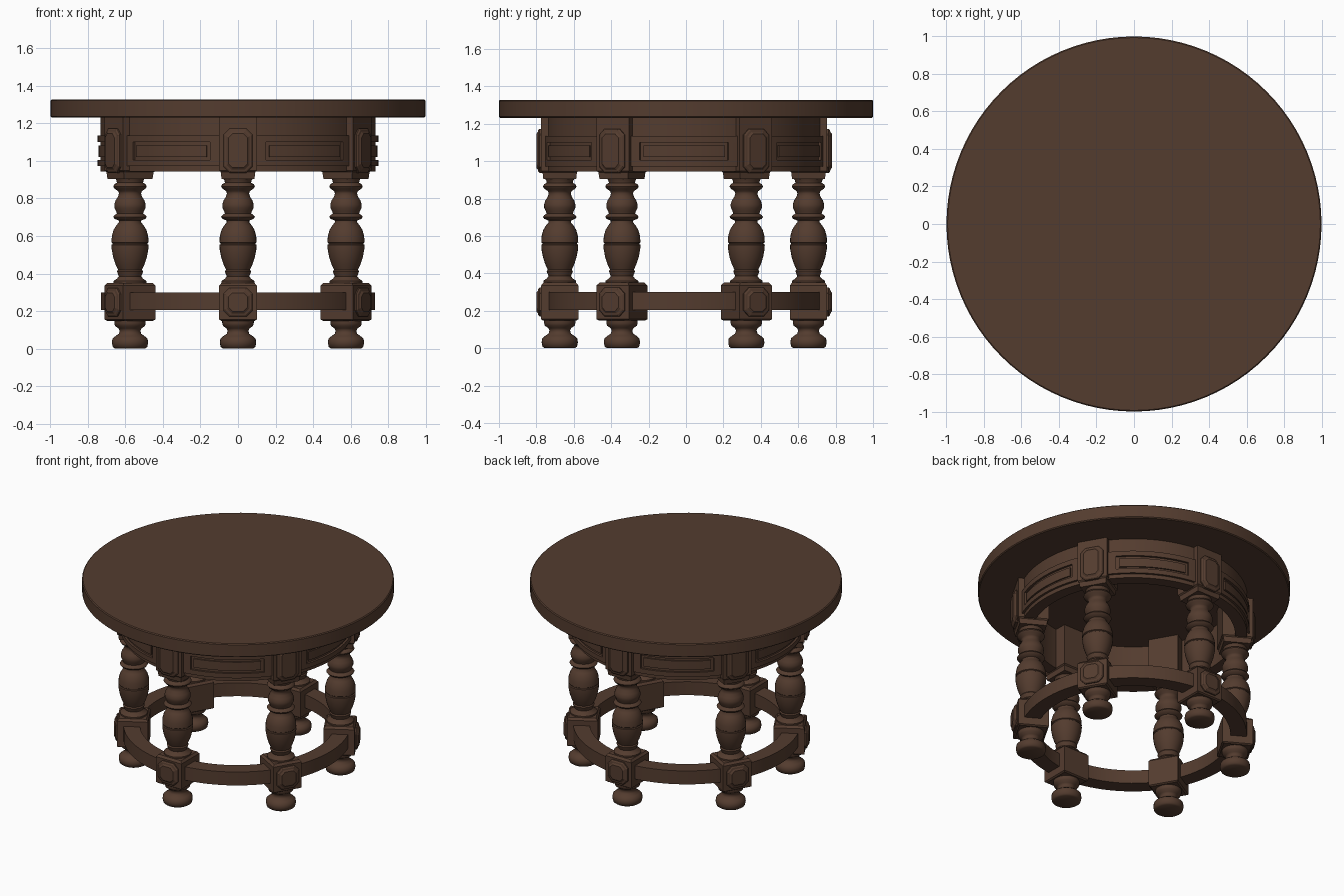
import bpy, bmesh, math
from mathutils import Matrix

if "Cube" in bpy.data.objects:
    bpy.data.objects.remove(bpy.data.objects["Cube"])

CY = -0.01      # the base sits slightly towards the front
LEG_R = 0.665   # distance of legs from the centre

wood = bpy.data.materials.new("dark brown wood")
wood.diffuse_color = (0.088, 0.045, 0.028, 1)
wood.use_nodes = True
wood.node_tree.nodes["Principled BSDF"].inputs["Base Color"].default_value = wood.diffuse_color


def finish(bm, name, angle=None, matrix=None):
    bmesh.ops.recalc_face_normals(bm, faces=bm.faces)
    me = bpy.data.meshes.new(name)
    bm.to_mesh(me)
    bm.free()
    if matrix:
        me.transform(matrix)
    me.materials.append(wood)
    ob = bpy.data.objects.new(name, me)
    bpy.context.collection.objects.link(ob)
    if angle:
        bpy.ops.object.select_all(action='DESELECT')
        ob.select_set(True)
        bpy.context.view_layer.objects.active = ob
        bpy.ops.object.shade_smooth_by_angle(angle=math.radians(angle))
    return ob


def loft(bm, rings, close=False):
    """Skin a list of equal-length point rings, capping the ends."""
    vs = [[bm.verts.new(p) for p in ring] for ring in rings]
    n = len(vs[0])
    for a, b in zip(vs, vs[1:]):
        for i in range(n):
            j = (i + 1) % n
            bm.faces.new((a[i], a[j], b[j], b[i]))
    bm.faces.new(vs[0][::-1])
    bm.faces.new(vs[-1])


def lathe(name, profile, steps, matrix=None, angle=35):
    bm = bmesh.new()
    loft(bm, [[(r * math.cos(2 * math.pi * i / steps), r * math.sin(2 * math.pi * i / steps), z)
               for i in range(steps)] for r, z in profile])
    return finish(bm, name, angle, matrix)


def arc(bm, r0, r1, z0, z1, a0, a1, steps=16):
    """Curved bar with a rectangular section, angles in degrees."""
    rings = []
    for i in range(steps + 1):
        a = math.radians(a0 + (a1 - a0) * i / steps)
        c, s = math.cos(a), math.sin(a)
        rings.append([(r * c, r * s, z) for r, z in ((r0, z0), (r1, z0), (r1, z1), (r0, z1))])
    loft(bm, rings)


def stacked_block(name, layers, matrix):
    """Square block from (half width, z) layers, centred on the leg axis."""
    bm = bmesh.new()
    loft(bm, [[(-h, -h, z), (h, -h, z), (h, h, z), (-h, h, z)] for h, z in layers])
    finish(bm, name, None, matrix)


def cut_corner_plate(name, hw, hh, zc, matrix):
    """Raised panel with cut corners on the outward (+x) face of a block."""
    bm = bmesh.new()
    rings = []
    for x, inset in ((0.08, 0), (0.108, 0), (0.115, 0.007), (0.117, 0.017), (0.125, 0.027)):
        w, h, c = hw - inset, hh - inset, 0.032 - inset * 0.4
        rings.append([(x, y, zc + z) for y, z in (
            (-w, -h + c), (-w + c, -h), (w - c, -h), (w, -h + c),
            (w, h - c), (w - c, h), (-w + c, h), (-w, h - c))])
    loft(bm, rings)
    finish(bm, name, None, matrix)


# round table top
lathe("table_top", [(0.994, 1.232), (1.0, 1.238), (1.0, 1.322), (0.994, 1.328)], 96)

# turned profiles: bun foot and baluster (radius, height)
FOOT = [(0.08, 0), (0.092, 0.008), (0.097, 0.03), (0.094, 0.052), (0.078, 0.066), (0.06, 0.078),
        (0.055, 0.095), (0.062, 0.108), (0.08, 0.12), (0.084, 0.135), (0.084, 0.155)]
BALUSTER = [(0.088, 0.345), (0.088, 0.36), (0.07, 0.372), (0.06, 0.385), (0.066, 0.4), (0.07, 0.412),
            (0.064, 0.42), (0.078, 0.45), (0.09, 0.487), (0.098, 0.53), (0.099, 0.553),
            (0.093, 0.557), (0.093, 0.562), (0.099, 0.566), (0.097, 0.6), (0.088, 0.632),
            (0.073, 0.657), (0.06, 0.672), (0.06, 0.682), (0.083, 0.692), (0.09, 0.702),
            (0.082, 0.712), (0.07, 0.72), (0.074, 0.732), (0.083, 0.75), (0.084, 0.768),
            (0.077, 0.79), (0.064, 0.81), (0.059, 0.828), (0.064, 0.84), (0.082, 0.852),
            (0.09, 0.864), (0.084, 0.876), (0.07, 0.884), (0.072, 0.895), (0.08, 0.91)]

for k in range(6):
    # legs: local +x points away from the table centre
    ang = math.radians(-90 + 60 * k)
    m = (Matrix.Translation((0, CY, 0)) @ Matrix.Rotation(ang, 4, 'Z')
         @ Matrix.Translation((LEG_R, 0, 0)))
    n = k + 1
    lathe(f"foot_{n}", FOOT, 28, m, 50)
    lathe(f"baluster_{n}", BALUSTER, 28, m, 50)
    stacked_block(f"lower_block_{n}", [(0.09, 0.148), (0.1, 0.155), (0.1, 0.335), (0.088, 0.35)], m)
    stacked_block(f"upper_block_{n}", [(0.088, 0.905), (0.092, 0.94), (0.1, 0.948), (0.1, 1.235)], m)
    cut_corner_plate(f"lower_panel_{n}", 0.077, 0.077, 0.247, m)
    cut_corner_plate(f"upper_panel_{n}", 0.077, 0.118, 1.055, m)

    # curved rails between this leg and the next
    mid = -60 + 60 * k
    mr = Matrix.Translation((0, CY, 0))
    bm = bmesh.new()
    arc(bm, 0.625, 0.73, 0.205, 0.3, mid - 24, mid + 24)
    finish(bm, f"stretcher_{n}", 30, mr)
    bm = bmesh.new()
    arc(bm, 0.655, 0.733, 0.945, 1.235, mid - 24, mid + 24)
    finish(bm, f"apron_{n}", 30, mr)

    # carved frame and centre strip on the apron
    bm = bmesh.new()
    arc(bm, 0.72, 0.748, 0.972, 1.005, mid - 22.5, mid + 22.5)
    arc(bm, 0.72, 0.748, 1.1, 1.135, mid - 22.5, mid + 22.5)
    for a, b in ((-22.5, -18.5), (18.5, 22.5)):
        arc(bm, 0.72, 0.748, 1.005, 1.1, mid + a, mid + b, 3)
    arc(bm, 0.72, 0.743, 1.022, 1.083, mid - 17, mid + 17)
    finish(bm, f"apron_panel_{n}", 30, mr)
